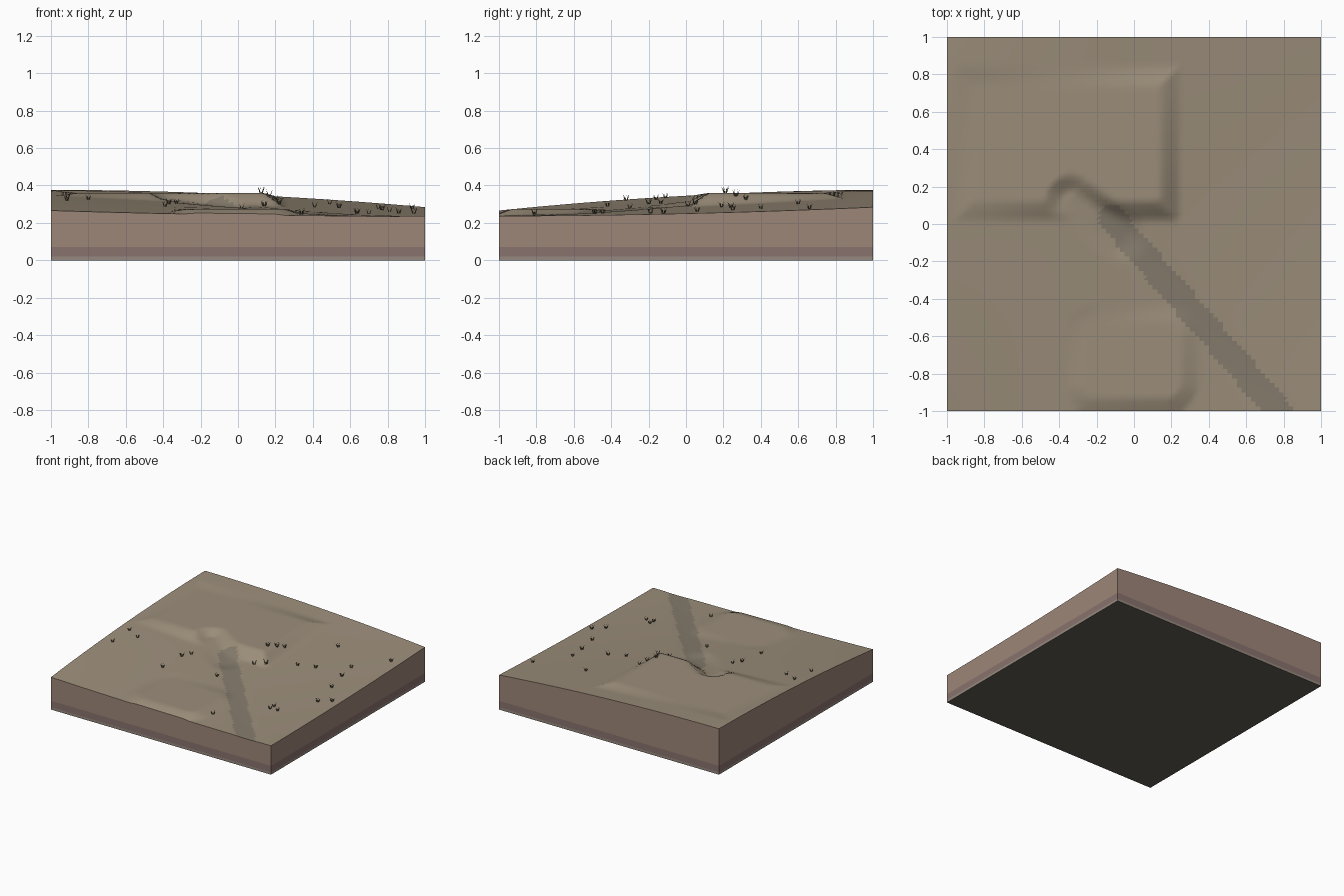
import bpy, bmesh, math, random
from mathutils import Vector

if "Cube" in bpy.data.objects:
    bpy.data.objects.remove(bpy.data.objects["Cube"])

random.seed(4)
N = 80  # grid cells per side


def material(name, rgb):
    m = bpy.data.materials.new(name)
    m.diffuse_color = (*rgb, 1)
    m.use_nodes = True
    m.node_tree.nodes["Principled BSDF"].inputs["Base Color"].default_value = m.diffuse_color
    return m


def make_object(name, bm, mats):
    mesh = bpy.data.meshes.new(name)
    bm.normal_update()
    bm.to_mesh(mesh)
    bm.free()
    for m in mats:
        mesh.materials.append(m)
    ob = bpy.data.objects.new(name, mesh)
    bpy.context.collection.objects.link(ob)
    return ob


def clamp(t):
    return max(0.0, min(1.0, t))


def quad3(a, b, c, t):
    # parabola through a, b, c at t = -1, 0, 1
    return b + (c - a) / 2 * t + ((a + c) / 2 - b) * t * t


def segment(x, y, a, b):
    # distance to a segment and position along it
    a, b, p = Vector(a), Vector(b), Vector((x, y))
    t = clamp((p - a).dot(b - a) / (b - a).length_squared)
    return (p - a.lerp(b, t)).length, t


def mix(a, b, t):
    return a + (b - a) * t


def height(x, y):
    # natural slope
    z = quad3(quad3(.266, .243, .237, x), quad3(.345, .295, .25, x),
              quad3(.377, .352, .284, x), y)
    # upper terrace with mitred banks
    d = max(-.86 - x, x - .14, .12 - y, y - .74)
    z = mix(z, .36, clamp(1 - d / .1))
    # lower terrace with rounded corners
    dx, dy = max(-.2 - x, x - .17, 0), max(-.85 - y, y + .6, 0)
    z = mix(z, .274, clamp(1 - (math.hypot(dx, dy) - .08) / .09))
    # ramp cut into the upper terrace
    d, t = segment(x, y, (-.05, -.08), (-.34, .13))
    z = mix(z, mix(.278, .318, t), clamp(1 - (d - .05) / .08))
    # shallow track
    d, t = segment(x, y, (-.1, .01), (.8, -1.03))
    return z - .003 * clamp(1.5 - d / .07)


# ground surface with the darker track
soil = material("soil", (.33, .27, .195))
track = material("track", (.235, .20, .15))
bm = bmesh.new()
coords = [-1 + 2 * i / N for i in range(N + 1)]
grid = [[bm.verts.new((x, y, height(x, y))) for x in coords] for y in coords]
for j in range(N):
    for i in range(N):
        a, b = grid[j][i], grid[j][i + 1]
        c, d = grid[j + 1][i + 1], grid[j + 1][i]
        for tri in ((a, b, c), (a, c, d)):
            f = bm.faces.new(tri)
            f.smooth = True
            m = f.calc_center_median()
            if segment(m.x, m.y, (-.12, .03), (.8, -1.03))[0] < .07:
                f.material_index = 1
make_object("ground_surface", bm, [soil, track])

# layered earth walls and underside
layers = [material("bedrock", (.3, .25, .21)), material("clay", (.25, .17, .155)),
          material("subsoil", (.34, .24, .19)), material("underside", (.12, .11, .09))]
bm = bmesh.new()
ring = [(x, -1) for x in coords[:-1]] + [(1, y) for y in coords[:-1]]
ring += [(-x, -y) for x, y in ring]
columns = [[bm.verts.new((x, y, z)) for z in (0, .02, .072, height(x, y))] for x, y in ring]
for k, col in enumerate(columns):
    nxt = columns[(k + 1) % len(columns)]
    for h in range(3):
        f = bm.faces.new((col[h], nxt[h], nxt[h + 1], col[h + 1]))
        f.material_index = h
f = bm.faces.new([c[0] for c in reversed(columns)])
f.material_index = 3
make_object("earth_layers", bm, layers)

# grass tufts: crossed upright blades
spots = [(-.91, -.11), (-.8, -.16), (-.915, -.32), (-.37, -.2), (-.33, -.135),
         (-.39, -.42), (.02, -.3), (.124, .21), (.167, .267), (.2, .32), (.14, .01),
         (.22, .05), (.41, .19), (.54, .24), (.49, .6), (.75, .4), (.77, .25),
         (.93, .66), (.86, -.19), (.94, -.12), (.81, .06), (.635, -.49),
         (.64, -.446), (.7, -.486), (.34, -.81)]
bm = bmesh.new()
for x, y in spots:
    base = Vector((x, y, height(x, y) - .003))
    spin, size = random.uniform(0, math.pi), random.uniform(.85, 1.15)
    for k in range(3):
        ang = spin + k * math.pi / 3
        side = Vector((math.cos(ang), math.sin(ang), 0)) * size
        for lean, tall in ((-.018, .032), (.018, .035)):
            bm.faces.new([bm.verts.new(p) for p in (
                base + side * (lean * .2 - .004), base + side * (lean * .2 + .004),
                base + side * lean + Vector((0, 0, tall * size)))])
make_object("grass_tufts", bm, [material("grass", (.1, .09, .05))])
